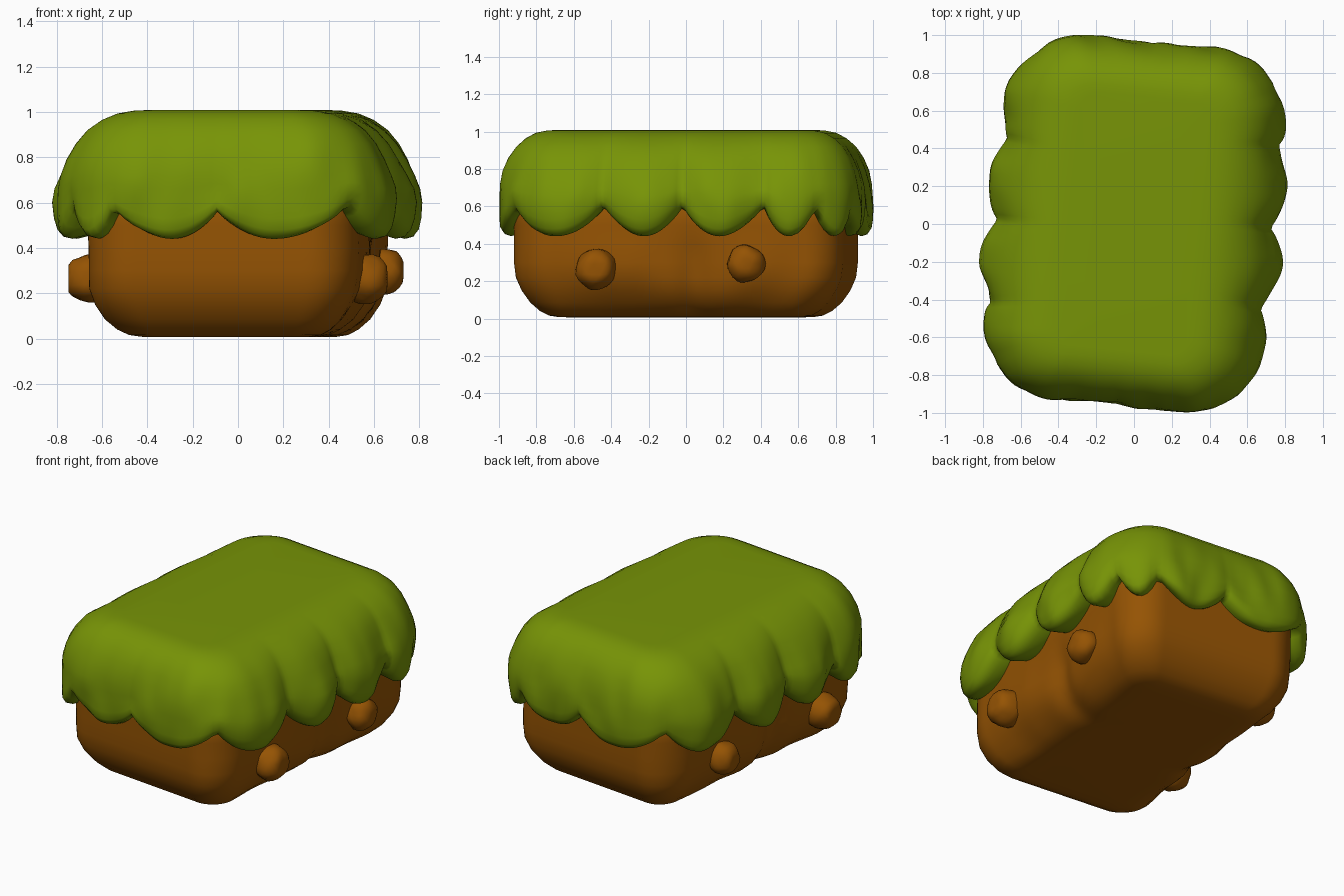
import bpy, bmesh, math
from mathutils import Vector, noise

if "Cube" in bpy.data.objects:
    bpy.data.objects.remove(bpy.data.objects["Cube"])

TURN = -0.1  # whole block is turned slightly clockwise


def material(name, rgb):
    m = bpy.data.materials.new(name)
    m.diffuse_color = (*rgb, 1)
    m.use_nodes = True
    m.node_tree.nodes["Principled BSDF"].inputs["Base Color"].default_value = m.diffuse_color
    return m


grass = material("grass green", (0.185, 0.295, 0.002))
soil = material("soil brown", (0.30, 0.087, 0.001))


def finish(bm, name, mat):
    bmesh.ops.recalc_face_normals(bm, faces=bm.faces)
    me = bpy.data.meshes.new(name)
    bm.to_mesh(me)
    bm.free()
    ob = bpy.data.objects.new(name, me)
    bpy.context.collection.objects.link(ob)
    me.materials.append(mat)
    for p in me.polygons:
        p.use_smooth = True
    return ob


def outline(w, l, r):
    """Rounded rectangle as (position, outward normal) pairs, counter-clockwise."""
    pts = []
    for k, (sx, sy) in enumerate([(1, 1), (-1, 1), (-1, -1), (1, -1)]):
        for i in range(15):
            a = (k + i / 14) * math.pi / 2
            n = Vector((math.cos(a), math.sin(a), 0))
            pts.append((Vector((sx * (w - r), sy * (l - r), 0)) + n * r, n))
        # straight run to the next corner
        count, run = (36, 2 * (w - r)) if k % 2 == 0 else (60, 2 * (l - r))
        start, d = pts[-1][0], Vector((-n.y, n.x, 0))
        pts += [(start + d * run * i / count, n) for i in range(1, count)]
    return pts


def shell(name, w, l, r, profile, shape, mat, end=1.0):
    """Stack outlines inset by the profile (ends inset less); shape() moves points."""
    base = outline(w, l, r)
    bm = bmesh.new()
    rings = []
    for inset, z in profile:
        ring = outline(w - inset, l - inset * end, max(0.02, r - 0.6 * max(inset, 0)))
        rings.append([bm.verts.new(shape(p, n, z, b[0]))
                      for (p, n), b in zip(ring, base)])
    for a, b in zip(rings, rings[1:]):
        for i in range(len(a)):
            j = (i + 1) % len(a)
            bm.faces.new((a[i], a[j], b[j], b[i]))
    # close both ends
    caps = [bm.faces.new(rings[0]), bm.faces.new(rings[-1])]
    bmesh.ops.triangulate(bm, faces=caps)
    ob = finish(bm, name, mat)
    ob.rotation_euler.z = TURN
    return ob


def lump(p, scale, amount):
    return noise.noise(p * scale) * amount


# Soil block: rounded bottom, a groove halfway along each long side
def soil_shape(p, n, z, b):
    q = Vector((p.x, p.y, z))
    low = max(0, min(1, (0.5 - z) / 0.2))
    push = -0.035 * abs(n.x) * low * math.exp(-((p.y - 0.1 * n.x) / 0.09) ** 2)
    push += lump(q, 4, 0.02 * abs(n.x) * low)
    return q + n * push


soil_profile = [(0.1, 0.75), (0, 0.62), (0, 0.5), (0, 0.4), (0, 0.3), (0.01, 0.22),
                (0.04, 0.15), (0.085, 0.085), (0.135, 0.04), (0.18, 0.016), (0.23, 0.008)]
soil_profile += [(0.3, 0.006)]
shell("soil_block", 0.6, 0.885, 0.22, soil_profile, soil_shape, soil)

# Grass cap: hanging lobes between notches set around the rim
W, L = 0.71, 0.955
notches = [(0.6, -0.85), (W, -0.38), (W, 0.05), (W, 0.49), (W, 0.80), (0.5, L), (0, L)]
notches += [(-x, -y) for x, y in notches]


def rim_angle(x, y):
    return math.atan2(y / L, x / W) % math.tau


angles = sorted(rim_angle(*c) for c in notches)


def lobe(b):
    """0 at a notch, 1 in the middle of a hanging lobe."""
    a = rim_angle(b.x, b.y)
    for lo, hi in zip(angles, angles[1:] + [angles[0] + math.tau]):
        for t in (a, a + math.tau):
            if lo <= t <= hi:
                return max(0, math.sin(math.pi * (t - lo) / (hi - lo))) ** 0.85
    return 0


def grass_shape(p, n, z, b):
    s = lobe(b)
    bottom = 0.56 + 0.04 * abs(n.x) - (0.12 + 0.04 * abs(n.x)) * s
    k = max(0, min(1, (1.0 - z) / 0.35))
    # below the shoulder the heights stretch down to the lobe edge
    height = z if z > 0.72 else bottom + (z - 0.44) / 0.28 * (0.72 - bottom)
    side = abs(n.x) * max(0, 0.07 - 0.1 * b.y ** 2)
    bulge = (0.012 + side) * s * k
    q = Vector((p.x, p.y, height)) + n * bulge
    q += n * lump(Vector((p.x, p.y, z * 0.6)), 7, 0.02 * k)
    q.x *= 1 - 0.04 * (q.y / L) ** 2  # ends slightly narrower
    return q


grass_profile = [(0.22, 0.49), (0.14, 0.46), (0.07, 0.44), (0.03, 0.45), (0.008, 0.48),
                 (0, 0.53), (-0.003, 0.6), (0, 0.66), (0.008, 0.72), (0.028, 0.79),
                 (0.06, 0.86), (0.105, 0.92), (0.165, 0.965), (0.23, 0.993), (0.3, 1.005)]
grass_profile += [(0.36, 1.008)]
shell("grass_cap", W, L, 0.31, grass_profile, grass_shape, grass, 0.78)

# Pebbles stuck in the long sides
pebbles = [(0.645, 0.32, 0.295, 0.1), (0.565, -0.48, 0.265, 0.11),
           (-0.655, -0.44, 0.265, 0.11), (-0.57, 0.44, 0.28, 0.1)]
for i, (x, y, z, r) in enumerate(pebbles):
    bm = bmesh.new()
    bmesh.ops.create_icosphere(bm, subdivisions=3, radius=1)
    for v in bm.verts:
        v.co *= 1 + lump(v.co + Vector((i * 3.1, 0, 0)), 1.6, 0.12)
        # flatten the outer end
        v.co.x = max(-0.85, min(0.85, v.co.x))
    ob = finish(bm, f"pebble_{i + 1}", soil)
    ob.scale = (r, r, r)
    ob.location = (x, y, z)
